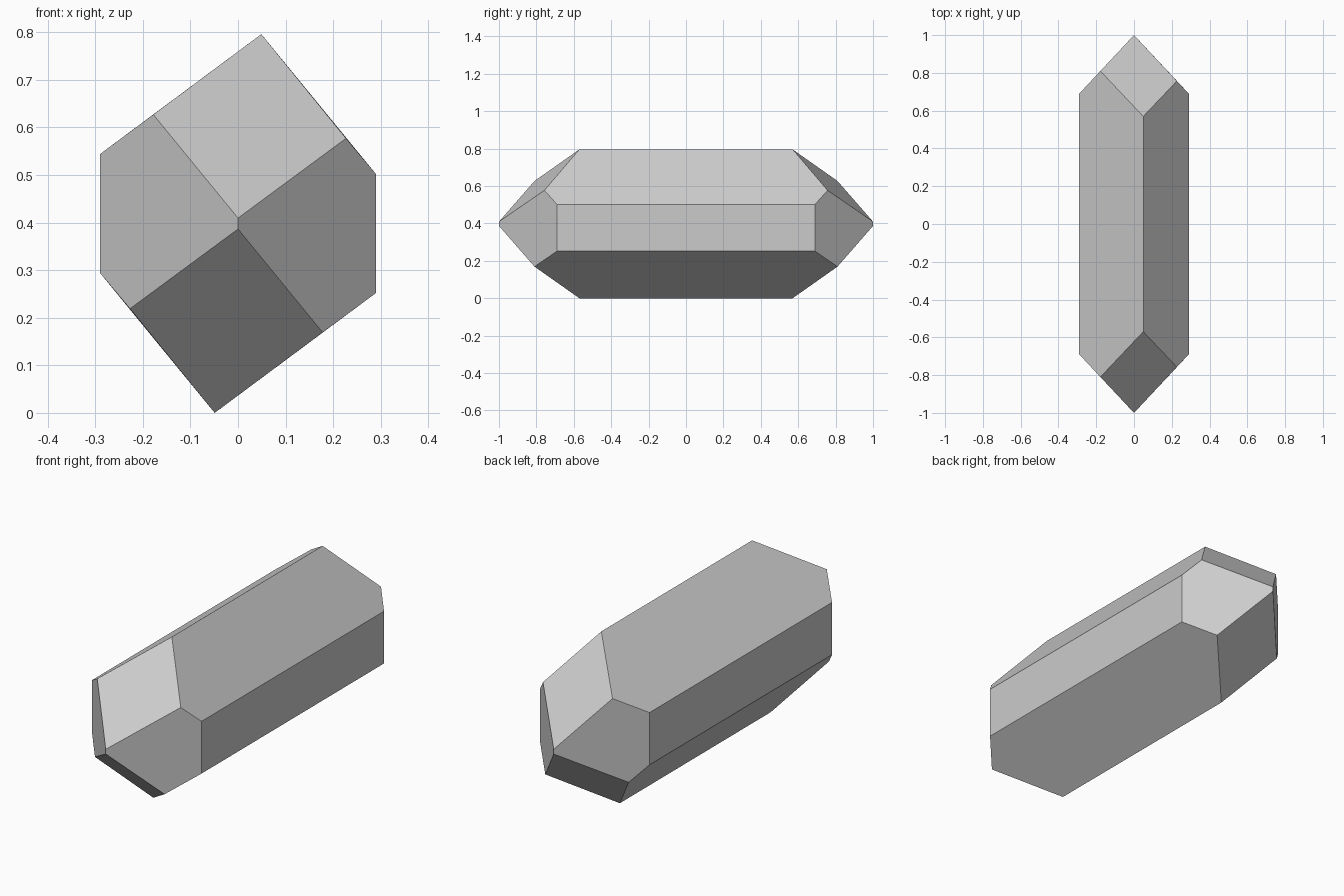
import bpy
import bmesh

cube = bpy.data.objects.get("Cube")
if cube:
    bpy.data.objects.remove(cube, do_unlink=True)

MID_Z = 0.398
RIDGE = (0.0, 1.0, 0.0115)
# Half of the end outline as (x, y, z from the axis); a half turn gives the rest
HALF = [(0.049, 0.57, 0.398), (-0.178, 0.81, 0.229), (-0.29, 0.69, 0.146),
        (-0.29, 0.69, -0.104), (-0.227, 0.757, -0.179)]


def half_turn(points):
    return [(-x, y, -z) for x, y, z in points]


def end_verts(bm, side):
    """Outline ring and the two ridge tips of one pointed end."""
    ring = HALF + half_turn(HALF)
    tips = [RIDGE] + half_turn([RIDGE])
    make = lambda p: bm.verts.new((p[0], side * p[1], p[2] + MID_Z))
    return [make(p) for p in ring], [make(p) for p in tips]


bm = bmesh.new()
ends = [end_verts(bm, side) for side in (-1, 1)]

# Four facets on each pointed end
for ring, tips in ends:
    for k in (0, 1):
        s = 5 * k
        near, far = tips[k], tips[1 - k]
        bm.faces.new([near, ring[s - 1], ring[s], ring[s + 1]])
        bm.faces.new([near] + ring[s + 1:s + 5] + [far])

# Six long sides joining the ends
front, back = ends[0][0], ends[1][0]
for s in (0, 5):
    for span in ((0, 1, 2), (2, 3), (3, 4, 5)):
        ids = [(s + i) % 10 for i in span]
        bm.faces.new([front[i] for i in ids] + [back[i] for i in reversed(ids)])

bmesh.ops.recalc_face_normals(bm, faces=bm.faces)
mesh = bpy.data.meshes.new("crystal")
bm.to_mesh(mesh)
bm.free()

# Plain grey stone
grey = bpy.data.materials.new("light grey")
grey.use_nodes = True
colour = (0.6, 0.6, 0.6, 1.0)
grey.diffuse_color = colour
grey.node_tree.nodes["Principled BSDF"].inputs["Base Color"].default_value = colour
mesh.materials.append(grey)

crystal = bpy.data.objects.new("crystal", mesh)
bpy.context.collection.objects.link(crystal)
